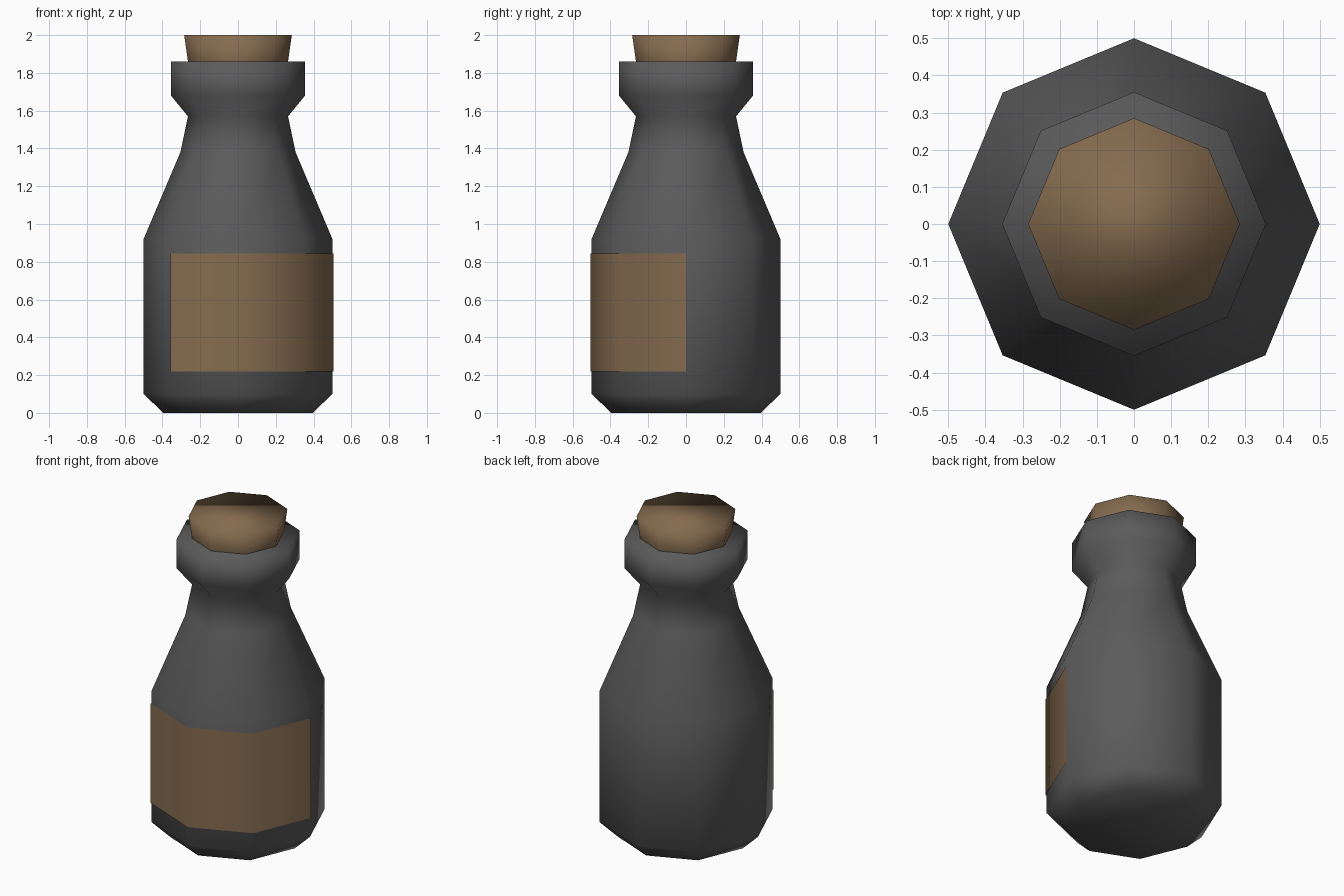
import bpy, math

if "Cube" in bpy.data.objects:
    bpy.data.objects.remove(bpy.data.objects["Cube"])

SIDES = 8


def material(name, rgb):
    m = bpy.data.materials.new(name)
    m.diffuse_color = (*rgb, 1)
    m.use_nodes = True
    m.node_tree.nodes["Principled BSDF"].inputs["Base Color"].default_value = m.diffuse_color
    return m


dark_glass = material("dark grey glass", (0.105, 0.105, 0.105))
brown = material("cork brown", (0.235, 0.148, 0.078))


def ring(r, z, first, count):
    step = 2 * math.pi / SIDES
    return [(r * math.cos((first + i) * step), r * math.sin((first + i) * step), z)
            for i in range(count)]


def lathe(name, profile, mat, first=0, spans=SIDES, bottom=False, top=False):
    """Sweep an (r, z) profile around z over the given number of sides."""
    closed = spans == SIDES
    n = spans if closed else spans + 1
    verts = [v for r, z in profile for v in ring(r, z, first, n)]
    faces = []
    for k in range(len(profile) - 1):
        for i in range(spans):
            j = (i + 1) % n
            faces.append((k * n + i, k * n + j, (k + 1) * n + j, (k + 1) * n + i))
    if bottom:
        faces.append(tuple(reversed(range(n))))
    if top:
        faces.append(tuple(range(len(verts) - n, len(verts))))
    mesh = bpy.data.meshes.new(name)
    mesh.from_pydata(verts, [], faces)
    mesh.materials.append(mat)
    mesh.shade_smooth()
    obj = bpy.data.objects.new(name, mesh)
    bpy.context.collection.objects.link(obj)
    return obj


# Bottle: base chamfer, body, shoulder, neck and lip
lathe("bottle", [(0.395, 0), (0.5, 0.1), (0.5, 0.92), (0.305, 1.38),
                 (0.265, 1.57), (0.355, 1.68), (0.355, 1.86)],
      dark_glass, bottom=True, top=True)

# Cork flaring out of the lip
lathe("cork", [(0.265, 1.86), (0.285, 2.0)], brown, top=True)

# Label wrapping three sides, front to right
lathe("label", [(0.505, 0.22), (0.505, 0.845)], brown, first=5, spans=3)
